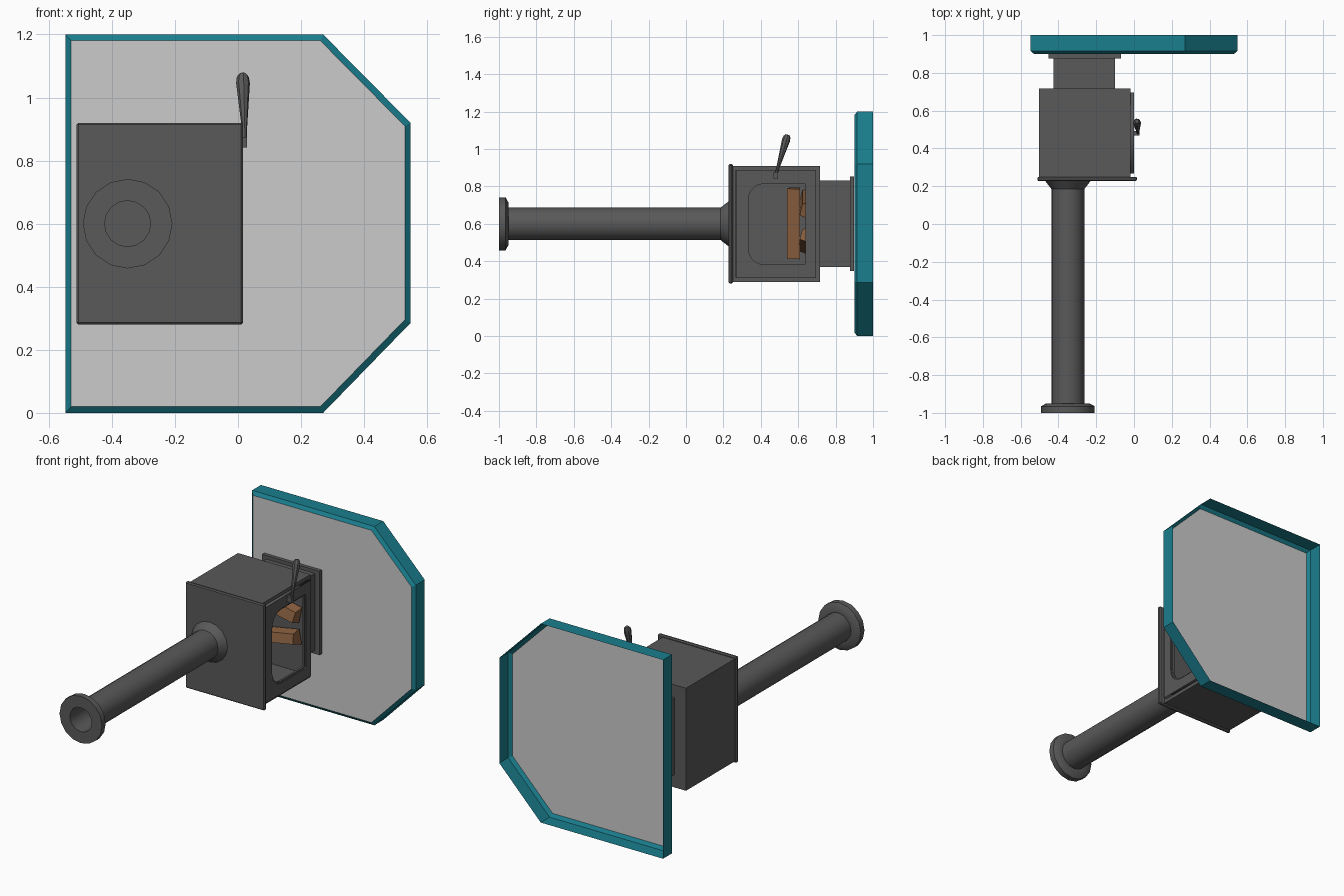
import bpy, bmesh, math
from mathutils import Matrix, Vector

if "Cube" in bpy.data.objects:
    bpy.data.objects.remove(bpy.data.objects["Cube"])


def material(name, rgb):
    m = bpy.data.materials.new(name)
    m.diffuse_color = (*rgb, 1)
    m.use_nodes = True
    m.node_tree.nodes["Principled BSDF"].inputs["Base Color"].default_value = m.diffuse_color
    return m


IRON = material("iron", (0.1, 0.1, 0.1))
TEAL = material("teal", (0.01, 0.21, 0.27))
WOOD = material("wood", (0.25, 0.115, 0.05))
STONE = material("stone", (0.7, 0.7, 0.7))


def finish(bm, name, *mats):
    bmesh.ops.recalc_face_normals(bm, faces=bm.faces)
    me = bpy.data.meshes.new(name)
    bm.to_mesh(me)
    bm.free()
    ob = bpy.data.objects.new(name, me)
    bpy.context.collection.objects.link(ob)
    for m in mats:
        me.materials.append(m)
    return ob


def box_bm(x, y, z):
    """Box from three (min, max) ranges."""
    bm = bmesh.new()
    bmesh.ops.create_cube(bm, size=1)
    for v in bm.verts:
        v.co = [sum(r) / 2 + c * (r[1] - r[0]) for r, c in zip((x, y, z), v.co)]
    return bm


def box(name, x, y, z, bevel=0):
    bm = box_bm(x, y, z)
    if bevel:
        bmesh.ops.bevel(bm, geom=bm.edges[:], offset=bevel, segments=1, affect='EDGES')
    return finish(bm, name, IRON)


def bridge(bm, a, b):
    n = len(a)
    return [bm.faces.new((a[i], a[(i + 1) % n], b[(i + 1) % n], b[i])) for i in range(n)]


def lathe(name, profile, matrix, sides):
    """Turn (radius, height) points around local z, capped at both ends."""
    bm = bmesh.new()
    rings = [[bm.verts.new((r * math.cos(t), r * math.sin(t), h))
              for t in (math.tau * k / sides for k in range(sides))] for r, h in profile]
    for a, b in zip(rings, rings[1:]):
        bridge(bm, a, b)
    bm.faces.new(rings[0])
    bm.faces.new(rings[-1])
    bm.transform(matrix)
    ob = finish(bm, name, IRON)
    bpy.ops.object.select_all(action='DESELECT')
    ob.select_set(True)
    bpy.context.view_layer.objects.active = ob
    bpy.ops.object.shade_smooth_by_angle(angle=math.radians(30))
    return ob


def window_outline(d):
    """Window loop in (y, z), shrunk by d; rounded at the top of the stove."""
    y0, y1, z0, z1 = 0.326 + d, 0.647 - d, 0.374 + d, 0.823 - d
    pts = []
    for cy, cz, r, start in ((y0, z0, 0.09, 180), (y1, z0, 0.012, 270),
                             (y1, z1, 0.012, 0), (y0, z1, 0.09, 90)):
        r = max(r - d, 0.004)
        oy = cy + (r if cy == y0 else -r)
        oz = cz + (r if cz == z0 else -r)
        for k in range(6):
            t = math.radians(start + 18 * k)
            pts.append((oy + r * math.cos(t), oz + r * math.sin(t)))
    return pts


def pierced_panel(name, outer, hole, x0, x1):
    """Panel in the yz plane with a hole, between x0 and x1."""
    cu = bpy.data.curves.new(name, 'CURVE')
    cu.dimensions, cu.fill_mode, cu.extrude = '2D', 'BOTH', (x1 - x0) / 2
    for pts in (outer, hole):
        sp = cu.splines.new('POLY')
        sp.points.add(len(pts) - 1)
        for p, (a, b) in zip(sp.points, pts):
            p.co = (a, b, 0, 1)
        sp.use_cyclic_u = True
    cu.materials.append(IRON)
    ob = bpy.data.objects.new(name, cu)
    bpy.context.collection.objects.link(ob)
    ob.matrix_world = Matrix(((0, 0, 1, (x0 + x1) / 2), (1, 0, 0, 0), (0, 1, 0, 0), (0, 0, 0, 1)))
    bpy.ops.object.select_all(action='DESELECT')
    ob.select_set(True)
    bpy.context.view_layer.objects.active = ob
    bpy.ops.object.convert(target='MESH')


# Hearth: open-backed shell with teal rim and pale front
bm = bmesh.new()
outline = [(-.547, 0), (.27, 0), (.547, .285), (.547, .92), (.27, 1.2), (-.547, 1.2)]
loops = [[bm.verts.new((x * s, y, .6 + (z - .6) * s)) for x, z in outline]
         for y, s in ((1.0, 1), (.915, 1), (.9, .967))]
for a, b in zip(loops, loops[1:]):
    bridge(bm, a, b)
bm.faces.new(loops[-1]).material_index = 1
finish(bm, "hearth", TEAL, STONE)

# Pedestal and its foot plate
box("foot_plate", (-.453, -.07), (.877, .899), (.347, .853))
box("pedestal", (-.425, -.1), (.715, .88), (.368, .832))

# Firebox hollowed from the door side
bm = box_bm((-.502, -.018), (.24, .717), (.29, .909))
side = max(bm.faces, key=lambda f: f.calc_center_median().x)
bmesh.ops.inset_individual(bm, faces=[side], thickness=.035)
cavity = bmesh.ops.extrude_face_region(bm, geom=[side])
bmesh.ops.translate(bm, vec=(-.45, 0, 0),
                    verts=[v for v in cavity['geom'] if isinstance(v, bmesh.types.BMVert)])
bmesh.ops.delete(bm, geom=[side], context='FACES') if side.is_valid else None
finish(bm, "firebox", IRON)
box("top_plate", (-.512, .016), (.228, .25), (.28, .92), .006)

# Door and its window trim
pierced_panel("door", [(.267, .31), (.695, .31), (.695, .888), (.267, .888)],
              window_outline(0), -.019, 0)
pierced_panel("window_trim", window_outline(0), window_outline(.009), -.019, -.007)

# Flue pipe with collar and open rim, pointing to the front
lathe("flue_pipe", [(.073, .2), (.073, -1), (.142, -1), (.142, -.965), (.115, -.95),
                    (.087, -.95), (.087, .185), (.122, .23)],
      Matrix.Translation((-.35, 0, .6)) @ Matrix.Rotation(-math.pi / 2, 4, 'X'), 16)

# Door handle on a small bracket
start, end = Vector((.022, .478, .855)), Vector((.015, .542, 1.072))
axis = end - start
L = axis.length
lathe("door_handle", [(.007, 0), (.009, L * .25), (.022, L * .88), (.019, L * .97), (.01, L * 1.02)],
      Matrix.Translation(start) @ axis.to_track_quat('Z', 'Y').to_matrix().to_4x4(), 8)
box("handle_bracket", (-.002, .029), (.468, .492), (.842, .875))


# Split logs: wedge prisms laid crosswise in the firebox
def log(name, a, b, w, h):
    a, b = Vector(a), Vector(b)
    out = (b - a).cross(Vector((0, 1, 0))).normalized()
    bm = bmesh.new()
    section = [(-.5, .5), (.5, .5), (.42, -.3), (-.2, -.5)]
    ends = [[bm.verts.new(p + out * u * w + Vector((0, v * h, 0))) for u, v in section]
            for p in (a, b)]
    bridge(bm, *ends)
    for e in ends:
        bm.faces.new(e)
    finish(bm, name, WOOD)


log("top_log", (-.27, .575, .415), (-.23, .575, .79), .09, .07)
log("upper_log", (-.42, .645, .74), (-.06, .645, .665), .1, .075)
log("lower_log", (-.42, .645, .47), (-.06, .645, .535), .09, .075)
